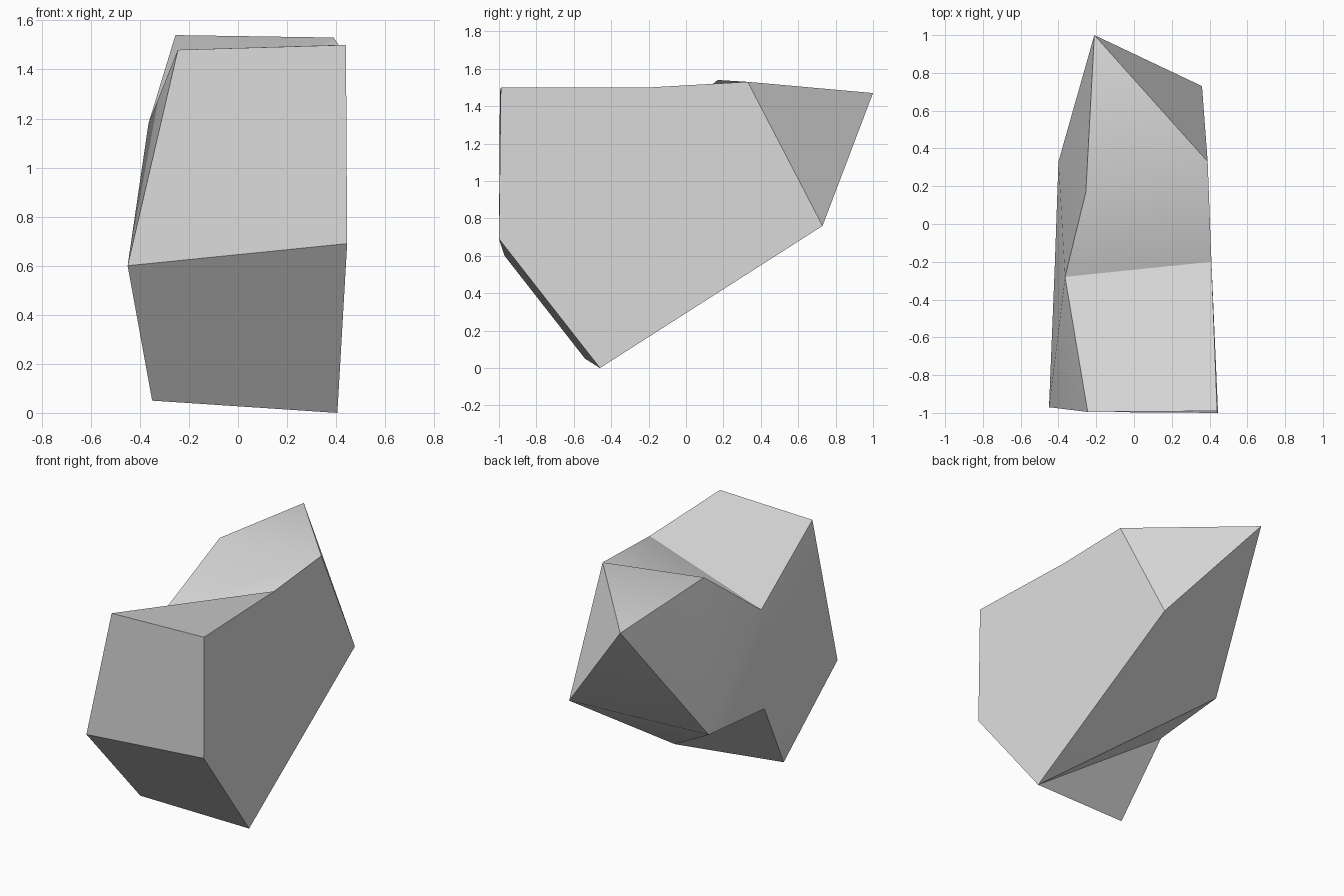
import bpy
import bmesh
import math

# Remove the default object
cube = bpy.data.objects.get("Cube")
if cube:
    bpy.data.objects.remove(cube, do_unlink=True)


def make_material(name, rgb):
    mat = bpy.data.materials.new(name)
    mat.use_nodes = True
    colour = (*rgb, 1.0)
    mat.diffuse_color = colour
    shader = mat.node_tree.nodes["Principled BSDF"]
    shader.inputs["Base Color"].default_value = colour
    shader.inputs["Roughness"].default_value = 0.9
    return mat


# Corners of the boulder, named by where they sit
corners = {
    "front_top_left": (0.44, -0.99, 1.5),
    "front_top_right": (-0.245, -0.995, 1.48),
    "brow_left": (0.445, -1.0, 0.69),
    "brow_right": (-0.45, -0.97, 0.6),
    "foot_left": (0.405, -0.46, 0.0),
    "foot_right": (-0.35, -0.54, 0.05),
    "notch_left": (0.41, -0.2, 1.5),
    "notch_right": (-0.365, -0.28, 1.18),
    "crest_left": (0.39, 0.33, 1.53),
    "crest_right": (-0.255, 0.17, 1.54),
    "tail_top": (-0.21, 1.0, 1.47),
    "tail_low": (0.36, 0.73, 0.76),
    "hip": (-0.40, 0.33, 0.58),
    "belly": (-0.42, -0.235, 0.545),
}

# Facets of the boulder, each a loop of named corners
facets = [
    # top
    "front_top_right front_top_left notch_left notch_right",
    "notch_right notch_left crest_left crest_right",
    "crest_right crest_left tail_top",
    # left side and back
    "front_top_left brow_left foot_left tail_low crest_left notch_left",
    "tail_top crest_left tail_low",
    "tail_low hip tail_top",
    # front
    "front_top_right front_top_left brow_left brow_right",
    "brow_right brow_left foot_left foot_right",
    # underside
    "foot_left foot_right belly",
    "foot_left belly hip",
    "foot_left hip tail_low",
    # right side
    "tail_top hip crest_right",
    "crest_right hip notch_right",
    "notch_right hip belly",
    "notch_right belly brow_right",
    "notch_right brow_right front_top_right",
    "belly foot_right brow_right",
]

bm = bmesh.new()
verts = {name: bm.verts.new(co) for name, co in corners.items()}
for loop in facets:
    bm.faces.new([verts[name] for name in loop.split()])
bmesh.ops.recalc_face_normals(bm, faces=bm.faces[:])

mesh = bpy.data.meshes.new("boulder")
bm.to_mesh(mesh)
bm.free()
mesh.materials.append(make_material("pale_grey_stone", (0.72, 0.72, 0.72)))

boulder = bpy.data.objects.new("boulder", mesh)
bpy.context.collection.objects.link(boulder)

# Soft shading over shallow bends, crisp along the real edges
bpy.ops.object.select_all(action="DESELECT")
boulder.select_set(True)
bpy.context.view_layer.objects.active = boulder
bpy.ops.object.shade_smooth_by_angle(angle=math.radians(30))
